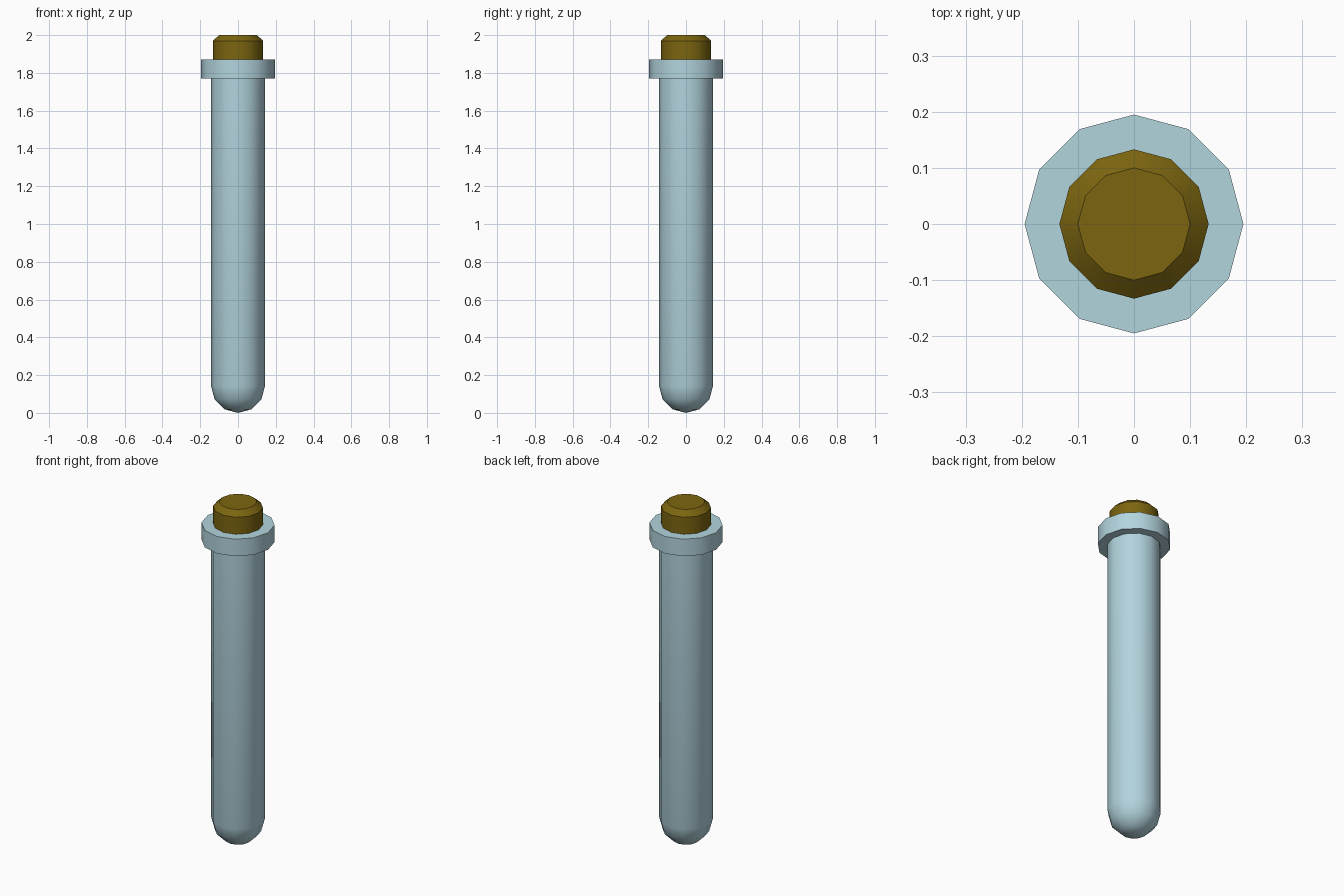
import bpy, bmesh, math

if "Cube" in bpy.data.objects:
    bpy.data.objects.remove(bpy.data.objects["Cube"])

SIDES = 12


def material(name, color):
    m = bpy.data.materials.new(name)
    m.diffuse_color = color
    m.use_nodes = True
    m.node_tree.nodes["Principled BSDF"].inputs["Base Color"].default_value = m.diffuse_color
    return m


def lathe(name, profile, mat):
    """Revolve (radius, z) points around z; radius 0 makes a pole."""
    bm = bmesh.new()
    rings = []
    for r, z in profile:
        if r == 0:
            rings.append([bm.verts.new((0, 0, z))] * SIDES)
        else:
            rings.append([bm.verts.new((r * math.cos(2 * math.pi * i / SIDES),
                                        r * math.sin(2 * math.pi * i / SIDES), z))
                          for i in range(SIDES)])
    for a, b in zip(rings, rings[1:]):
        for i in range(SIDES):
            j = (i + 1) % SIDES
            bm.faces.new(dict.fromkeys((a[i], a[j], b[j], b[i])))
    # close open ends
    for ring in (rings[0], rings[-1]):
        if ring[0] is not ring[1]:
            bm.faces.new(ring)
    bmesh.ops.recalc_face_normals(bm, faces=bm.faces)
    mesh = bpy.data.meshes.new(name)
    bm.to_mesh(mesh)
    bm.free()
    mesh.materials.append(mat)
    obj = bpy.data.objects.new(name, mesh)
    bpy.context.collection.objects.link(obj)
    bpy.ops.object.select_all(action='DESELECT')
    obj.select_set(True)
    bpy.context.view_layer.objects.active = obj
    bpy.ops.object.shade_smooth_by_angle(angle=math.radians(35))
    return obj


glass = material("glass_blue", (0.45, 0.66, 0.73, 1))
cork = material("cork_brown", (0.20, 0.13, 0.005, 1))

# Glass tube: rounded bottom, straight wall, flat collar at the mouth
R = 0.143
bottom = [(0, 0)] + [(R * math.sin(math.radians(a)), R * (1 - math.cos(math.radians(a))))
                     for a in (30, 60, 90)]
lathe("glass_tube", bottom + [(R, 1.77), (0.195, 1.77), (0.195, 1.87)], glass)

# Cork stopper with chamfered top
lathe("cork_stopper", [(0.133, 1.86), (0.133, 1.97), (0.10, 2.0)], cork)
